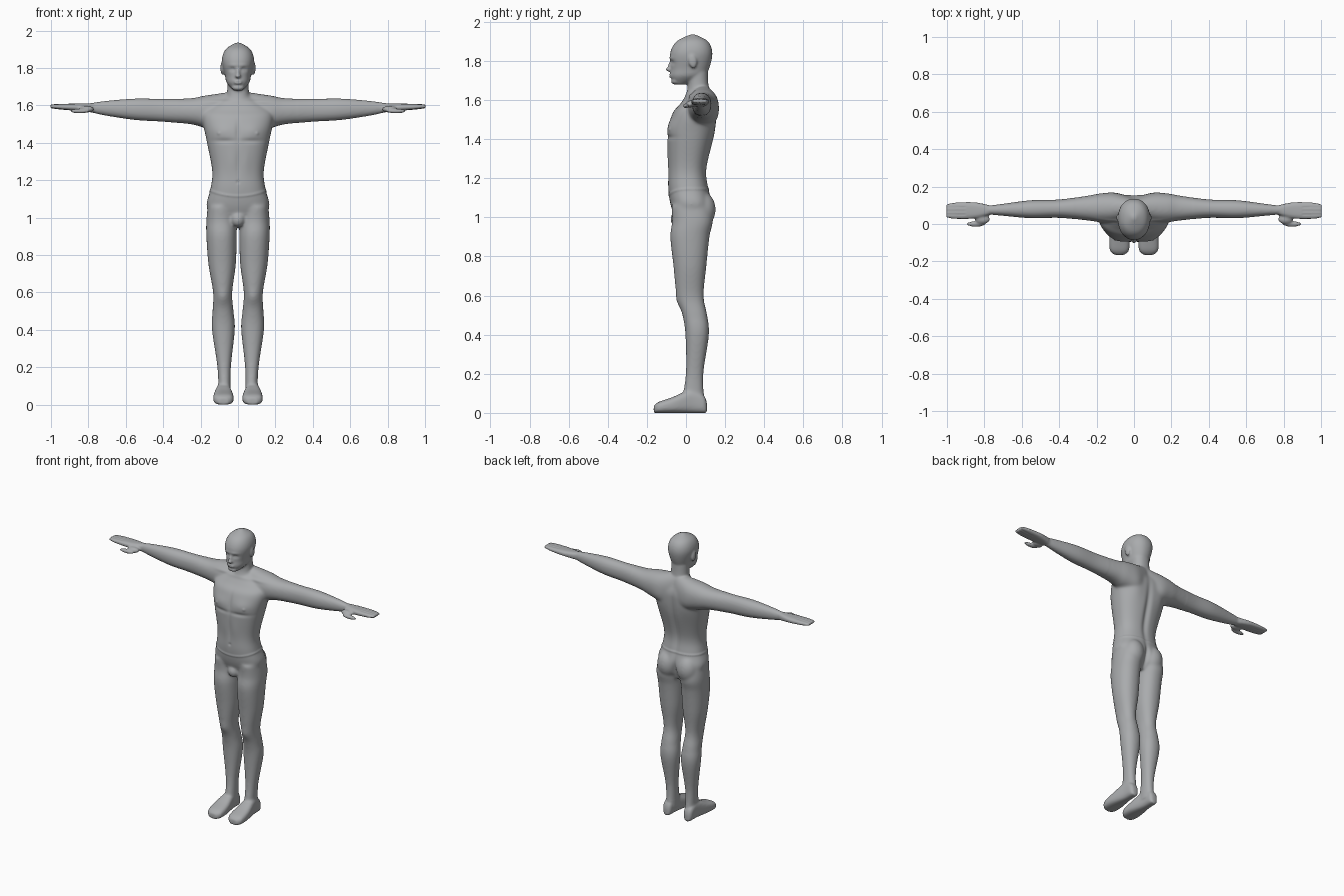
import bpy, bmesh, math
from mathutils import Matrix

cube = bpy.data.objects.get("Cube")
if cube:
    bpy.data.objects.remove(cube, do_unlink=True)

bm = bmesh.new()
BOTH, MIDDLE = (1, -1), (1,)
PLACE = {"x": lambda t, a, b: (t, a, b),
         "y": lambda t, a, b: (a, t, b),
         "z": lambda t, a, b: (a, b, t)}


def spline(before, start, end, after, u):
    """Smooth step from start to end, with u running from 0 to 1."""
    slope_in, slope_out = (end - before) / 2, (after - start) / 2
    ease = u * u * (3 - 2 * u)
    return (start + (end - start) * ease
            + slope_in * u * (1 - u)**2 - slope_out * u * u * (1 - u))


def loft(axis, sections, sides, power=2.2, count=40, steps=6):
    """Closed tube; each section is position, centre a, centre b, radius a, radius b."""
    rows, last = [], len(sections) - 1
    for i in range(last):
        near = [sections[max(0, min(last, i + k))] for k in (-1, 0, 1, 2)]
        rows += [[spline(*values, j / steps) for values in zip(*near)] for j in range(steps)]
    rows.append(sections[last])
    for side in sides:
        rings = []
        for t, a, b, radius_a, radius_b in rows:
            ring = []
            for k in range(count):
                c, s = math.cos(math.tau * k / count), math.sin(math.tau * k / count)
                x, y, z = PLACE[axis](t,
                                      a + radius_a * math.copysign(abs(c)**(2 / power), c),
                                      b + radius_b * math.copysign(abs(s)**(2 / power), s))
                ring.append(bm.verts.new((x * side, y, z)))
            rings.append(ring)
        for low, high in zip(rings, rings[1:]):
            for k in range(count):
                m = (k + 1) % count
                bm.faces.new((low[k], low[m], high[m], high[k]))
        bm.faces.new(rings[0])
        bm.faces.new(rings[-1])


def ball(centre, radii, sides, tilt=0):
    """Ellipsoid, leaning forward or back by the tilt."""
    x, y, z = centre
    for side in sides:
        place = Matrix.Translation((x * side, y, z))
        place = place @ Matrix.Rotation(tilt, 4, "X") @ Matrix.Diagonal((*radii, 1))
        bmesh.ops.create_uvsphere(bm, u_segments=24, v_segments=16, radius=1, matrix=place)


def column(rows, power=2.2):
    """Upright part on the middle line, from height, depth centre, half width, half depth."""
    loft("z", [(z, 0, y, wide, deep) for z, y, wide, deep in rows], MIDDLE, power)


def reach(rows, power=2.2):
    """Part along the outstretched arm, from distance out, half depth, half height."""
    loft("x", [(x, .09 - .02 * x, 1.56 + .035 * x, deep, tall) for x, deep, tall in rows],
         BOTH, power)


# Torso
column([(.95, .03, .07, .06), (1.05, .03, .165, .105), (1.15, .012, .148, .103),
        (1.25, .008, .138, .098), (1.42, .025, .17, .12), (1.53, .043, .19, .113),
        (1.58, .06, .17, .09), (1.65, .07, .06, .05)], power=2.4)
ball((.075, .085, 1.04), (.07, .067, .09), BOTH)
ball((0, -.05, .99), (.036, .03, .04), MIDDLE)

# Neck
column([(1.56, .06, .09, .09), (1.66, .063, .06, .055), (1.75, .056, .058, .056)])

# Head
column([(1.68, -.03, .025, .03), (1.72, .005, .06, .085), (1.76, .02, .07, .098),
        (1.84, .027, .086, .108), (1.9, .032, .066, .08), (1.936, .035, .01, .01)])
ball((0, -.055, 1.695), (.034, .022, .016), MIDDLE)             # chin
ball((0, -.086, 1.757), (.015, .018, .012), MIDDLE)             # nose tip
ball((0, -.08, 1.778), (.01, .012, .03), MIDDLE, tilt=-.35)     # nose bridge
ball((0, -.077, 1.724), (.025, .012, .01), MIDDLE)              # lips
ball((.083, .034, 1.8), (.011, .022, .038), BOTH, tilt=.15)     # ears

# Shoulders and arms
reach([(0, .05, .12), (.1, .078, .1), (.18, .077, .086), (.25, .066, .07),
       (.4, .049, .061), (.55, .048, .057), (.7, .032, .04), (.78, .023, .026)])

# Hands and thumbs
reach([(.76, .022, .026), (.85, .043, .02), (.95, .044, .015), (1, .036, .01),
       (1.004, .03, .008)], power=2.8)
ball((.81, .026, 1.58), (.04, .026, .018), BOTH)
ball((.845, 0, 1.57), (.052, .015, .013), BOTH)

# Legs, leaning slightly inward toward the ankle
loft("z", [(z, .07 + .02 * z, y, wide, deep) for z, y, wide, deep in [
    (1.06, .025, .07, .1), (.98, .033, .08, .104), (.9, .02, .081, .1),
    (.75, .02, .073, .084), (.6, .021, .051, .069), (.5, .045, .056, .063),
    (.4, .057, .061, .06), (.2, .044, .036, .045), (.05, .035, .033, .06)]], BOTH)

# Feet, resting on the ground
loft("y", [(y, .078, tall, wide, tall) for y, wide, tall in [
    (.107, .015, .025), (.09, .03, .045), (.03, .036, .06), (-.07, .053, .04),
    (-.14, .051, .028), (-.165, .025, .018)]], BOTH, power=2.8)

# Fuse all parts into one skin
bmesh.ops.recalc_face_normals(bm, faces=bm.faces)
mesh = bpy.data.meshes.new("body")
bm.to_mesh(mesh)
bm.free()
body = bpy.data.objects.new("body", mesh)
bpy.context.collection.objects.link(body)
fuse = body.modifiers.new("fuse", "REMESH")
fuse.mode = "VOXEL"
fuse.voxel_size = .006
bpy.context.view_layer.update()
graph = bpy.context.evaluated_depsgraph_get()
skin = bpy.data.meshes.new_from_object(body.evaluated_get(graph))
body.modifiers.clear()
body.data = skin

bm = bmesh.new()
bm.from_mesh(skin)


def relax(verts, times):
    for _ in range(times):
        bmesh.ops.smooth_vert(bm, verts=verts, factor=.5,
                              use_axis_x=True, use_axis_y=True, use_axis_z=True)


# Soften the joins, most of all around the trunk
relax(bm.verts[:], 3)
relax([v for v in bm.verts if abs(v.co.x) < .32 and .9 < v.co.z < 1.66], 12)
relax([v for v in bm.verts if .1 < v.co.z < .9], 6)

# Sculpting strokes: distance from the middle, height, half width, half height, push
FRONT_STROKES = [
    (.085, 1.46, .06, .04, .009),      # chest
    (.07, 1.41, .06, .012, -.006),     # chest crease
    (.1, 1.45, .008, .008, .004),      # nipple
    (0, 1.46, .012, .06, -.006),       # breastbone
    (0, 1.29, .01, .09, -.004),        # midline
    (.04, 1.29, .025, .07, .003),      # stomach
    (0, 1.19, .008, .008, -.005),      # navel
    (.1, 1.62, .08, .01, .005),        # collarbone
    (.08, .575, .028, .035, .006),     # kneecap
    (.032, 1.792, .017, .011, -.009),  # eye socket
    (.032, 1.79, .008, .006, .003),    # eyelid
    (.025, 1.815, .028, .008, .003),   # brow
    (0, 1.724, .02, .004, -.004),      # mouth
    (0, 1.707, .02, .006, -.003),      # chin crease
]
BACK_STROKES = [
    (0, 1.34, .02, .2, -.012),         # spine
    (0, 1.03, .013, .06, -.016),       # seat cleft
    (.1, 1.48, .045, .07, .006),       # shoulder blade
]


def pressed(strokes, x, z):
    return sum(push * math.exp(-((x - cx) / wide)**2 - ((z - cz) / tall)**2)
               for cx, cz, wide, tall, push in strokes)


bm.normal_update()
moves = []
for v in bm.verts:
    x, y, z = abs(v.co.x), v.co.y, v.co.z
    facing = v.normal.y
    push = abs(facing) * pressed(FRONT_STROKES if facing < 0 else BACK_STROKES, x, z)
    # Waist line, dipping at the front
    if x < .2 and 1.05 < z < 1.2:
        dip = .03 * max(0, 1 - (x / .15)**2) if y < 0 else 0
        push += .003 * math.exp(-((z - 1.145 + dip) / .006)**2)
    # Grooves between the fingers
    if x > .9 and abs(y - .07) < .03:
        push -= .002 * max(0, -math.cos(math.tau * y / .02))
    moves.append(v.normal * push)
for v, move in zip(bm.verts, moves):
    v.co += move
for f in bm.faces:
    f.smooth = True
bm.to_mesh(skin)
bm.free()

grey = bpy.data.materials.new("plain_grey")
grey.use_nodes = True
colour = (.4, .41, .42, 1)
grey.diffuse_color = colour
grey.node_tree.nodes["Principled BSDF"].inputs["Base Color"].default_value = colour
skin.materials.clear()
skin.materials.append(grey)
